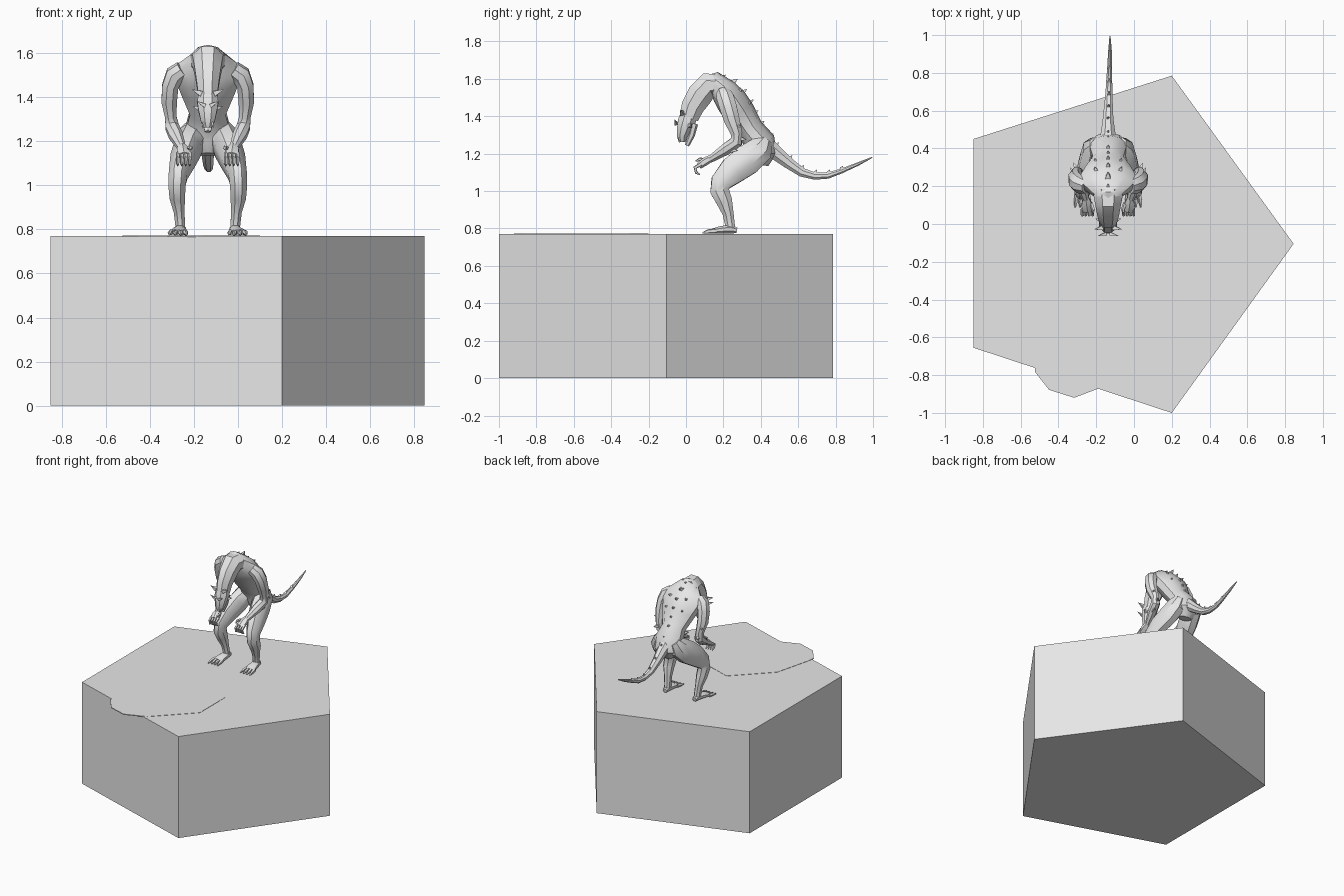
import bpy, bmesh, math
from mathutils import Vector

cube = bpy.data.objects.get("Cube")
if cube:
    bpy.data.objects.remove(cube, do_unlink=True)

grey = bpy.data.materials.new("plain grey")
grey.use_nodes = True
grey.diffuse_color = (0.8, 0.8, 0.8, 1)
grey.node_tree.nodes["Principled BSDF"].inputs["Base Color"].default_value = (0.8, 0.8, 0.8, 1)

CX = -0.137   # the creature's own mid-plane


def finish(name, bm, smooth=True):
    bmesh.ops.recalc_face_normals(bm, faces=bm.faces)
    mesh = bpy.data.meshes.new(name)
    bm.to_mesh(mesh)
    bm.free()
    mesh.materials.append(grey)
    ob = bpy.data.objects.new(name, mesh)
    bpy.context.collection.objects.link(ob)
    if smooth:
        bpy.ops.object.select_all(action='DESELECT')
        ob.select_set(True)
        bpy.context.view_layer.objects.active = ob
        bpy.ops.object.shade_smooth_by_angle(angle=math.radians(38))
    return ob


def prism(name, outline, z0, z1):
    bm = bmesh.new()
    low = [bm.verts.new((x, y, z0)) for x, y in outline]
    high = [bm.verts.new((x, y, z1)) for x, y in outline]
    bm.faces.new(low)
    bm.faces.new(high)
    n = len(outline)
    for i in range(n):
        j = (i + 1) % n
        bm.faces.new((low[i], low[j], high[j], high[i]))
    return finish(name, bm, False)


def add_tube(bm, rows, sides=8):
    """Rows of (x, y, z, half width, half depth), x measured from the mid-plane."""
    pts = [Vector((CX + r[0], r[1], r[2])) for r in rows]
    rings = []
    for i, r in enumerate(rows):
        t = (pts[min(i + 1, len(pts) - 1)] - pts[max(i - 1, 0)]).normalized()
        side = Vector((1, 0, 0))
        side = (side - t * side.dot(t)).normalized()
        up = t.cross(side)
        rings.append([bm.verts.new(pts[i] + side * r[3] * math.cos(a) + up * r[4] * math.sin(a))
                      for a in (2 * math.pi * (k + 0.5) / sides for k in range(sides))])
    bm.faces.new(rings[0])
    bm.faces.new(rings[-1])
    for a, b in zip(rings, rings[1:]):
        for k in range(sides):
            m = (k + 1) % sides
            bm.faces.new((a[k], a[m], b[m], b[k]))


def tube(name, rows, sides=8):
    bm = bmesh.new()
    add_tube(bm, rows, sides)
    return finish(name, bm)


def add_spike(bm, base, direction, length, radius, sides=4):
    d = Vector(direction).normalized()
    c = Vector((CX + base[0], base[1], base[2]))
    u = d.orthogonal().normalized()
    v = d.cross(u)
    ring = [bm.verts.new(c + (u * math.cos(a) + v * math.sin(a)) * radius)
            for a in (2 * math.pi * k / sides for k in range(sides))]
    tip = bm.verts.new(c + d * length)
    bm.faces.new(ring)
    for k in range(sides):
        bm.faces.new((ring[k], ring[(k + 1) % sides], tip))


# Five-sided pedestal and the thin ground slab overhanging its front edge
prism("pedestal", [(-0.85, 0.45), (0.20, 0.785), (0.845, -0.105), (0.20, -1.0), (-0.85, -0.655)], 0, 0.77)
prism("ground_slab", [(-0.524, -0.74), (-0.524, -0.783), (-0.45, -0.878), (-0.317, -0.92),
                      (-0.206, -0.878), (-0.16, -0.86), (0.1, -0.6), (0.1, -0.3),
                      (-0.2, -0.2), (-0.45, -0.45)], 0.766, 0.772)

# Hunched torso
tube("torso", [(0, 0.40, 1.14, 0.05, 0.04), (0, 0.41, 1.20, 0.105, 0.075), (0, 0.40, 1.26, 0.105, 0.08),
               (0, 0.34, 1.33, 0.085, 0.075), (0, 0.285, 1.42, 0.125, 0.085),
               (0, 0.245, 1.48, 0.15, 0.085), (0, 0.205, 1.53, 0.15, 0.075),
               (0, 0.15, 1.58, 0.075, 0.06), (0, 0.09, 1.57, 0.05, 0.04)], 10)

# Neck and head hanging forward
tube("neck", [(0, 0.18, 1.56, 0.09, 0.07), (0, 0.12, 1.565, 0.075, 0.075), (0, 0.075, 1.515, 0.064, 0.075),
              (0, 0.035, 1.45, 0.053, 0.066), (0, 0.015, 1.39, 0.046, 0.055)])
tube("head", [(0, 0.02, 1.43, 0.042, 0.045), (0, 0.005, 1.375, 0.052, 0.052),
              (0, -0.01, 1.335, 0.045, 0.042), (0, -0.022, 1.29, 0.034, 0.03), (0, -0.02, 1.262, 0.02, 0.02)])
tube("lower_jaw", [(0, 0.045, 1.36, 0.04, 0.02), (0, 0.03, 1.30, 0.032, 0.018), (0, 0.005, 1.243, 0.016, 0.012)], 6)

bm = bmesh.new()
for s in (-1, 1):
    add_spike(bm, (s * 0.03, -0.02, 1.415), (s, -0.2, 0.45), 0.05, 0.018)       # horn
    add_spike(bm, (s * 0.012, -0.052, 1.36), (s, -0.25, 0.55), 0.05, 0.013)     # brow
    add_spike(bm, (s * 0.04, 0.02, 1.35), (s, 0.3, 0.2), 0.03, 0.016)           # cheek
    add_spike(bm, (s * 0.02, -0.035, 1.285), (s * 0.2, -0.2, -1), 0.03, 0.007)  # fang
finish("horns_and_fangs", bm, False)

# Tail
tail = [(0, 0.42, 1.25, 0.055, 0.055), (0, 0.48, 1.205, 0.04, 0.042), (0, 0.555, 1.145, 0.03, 0.032),
        (0.002, 0.62, 1.10, 0.025, 0.026), (0.004, 0.69, 1.08, 0.02, 0.021), (0.006, 0.76, 1.083, 0.017, 0.018),
        (0.008, 0.83, 1.107, 0.014, 0.014), (0.01, 0.92, 1.145, 0.01, 0.01), (0.01, 0.995, 1.18, 0.003, 0.003)]
tube("tail", tail)

# Spines along the back and tail
bm = bmesh.new()
for y, z, size in [(0.19, 1.61, 0.04), (0.25, 1.585, 0.045), (0.30, 1.53, 0.045), (0.335, 1.475, 0.045),
                   (0.365, 1.42, 0.04), (0.40, 1.365, 0.035), (0.45, 1.30, 0.035)]:
    add_spike(bm, (0, y - 0.01, z - 0.01), (0, 0.9, 0.6), size, 0.025)
for x, y, z, w, d in tail[1:7]:
    add_spike(bm, (x, y, z + d * 0.7), (0, 0.5, 1), 0.014 + d * 0.5, 0.016)
for s in (-1, 1):
    for y, z in [(0.285, 1.53), (0.33, 1.46)]:
        add_spike(bm, (s * 0.06, y - 0.01, z), (s * 0.4, 0.9, 0.5), 0.035, 0.022)
finish("back_spines", bm, False)

for s, side in ((-1, "right"), (1, "left")):
    # Arm: shoulder, bent elbow, wrist
    tube(side + "_arm", [(s * 0.115, 0.20, 1.525, 0.04, 0.04), (s * 0.15, 0.21, 1.50, 0.045, 0.05),
                         (s * 0.17, 0.225, 1.45, 0.04, 0.05), (s * 0.175, 0.245, 1.38, 0.038, 0.045),
                         (s * 0.168, 0.27, 1.31, 0.028, 0.034), (s * 0.162, 0.27, 1.265, 0.033, 0.036),
                         (s * 0.145, 0.215, 1.225, 0.034, 0.034), (s * 0.118, 0.13, 1.17, 0.02, 0.02)])
    bm = bmesh.new()
    for x, y, z in [(0.165, 0.285, 1.28), (0.18, 0.26, 1.35), (0.155, 0.24, 1.22)]:
        add_spike(bm, (s * x, y, z), (s * 0.5, 1, -0.1), 0.045, 0.02)
    finish(side + "_elbow_spikes", bm, False)

    # Half-closed clawed hand
    bm = bmesh.new()
    add_tube(bm, [(s * 0.118, 0.14, 1.178, 0.018, 0.018), (s * 0.113, 0.105, 1.16, 0.032, 0.022),
                  (s * 0.108, 0.07, 1.135, 0.034, 0.018)], 6)
    for k in range(4):
        x = s * (0.082 + k * 0.018)
        add_tube(bm, [(x, 0.08, 1.145, 0.009, 0.011), (x, 0.048, 1.125, 0.009, 0.01),
                      (x, 0.055, 1.098, 0.008, 0.008), (x, 0.075, 1.088, 0.003, 0.003)], 5)
    add_tube(bm, [(s * 0.09, 0.11, 1.165, 0.011, 0.011), (s * 0.078, 0.075, 1.17, 0.01, 0.01),
                  (s * 0.082, 0.05, 1.16, 0.003, 0.003)], 5)
    finish(side + "_hand", bm)

    # Crouched leg: hip, thigh, knee, calf, ankle
    tube(side + "_leg", [(s * 0.055, 0.425, 1.27, 0.045, 0.04), (s * 0.07, 0.40, 1.225, 0.066, 0.075),
                         (s * 0.092, 0.325, 1.165, 0.066, 0.088), (s * 0.115, 0.25, 1.11, 0.06, 0.08),
                         (s * 0.135, 0.185, 1.045, 0.046, 0.06), (s * 0.14, 0.18, 1.00, 0.042, 0.055),
                         (s * 0.138, 0.205, 0.945, 0.038, 0.046), (s * 0.13, 0.225, 0.88, 0.026, 0.032),
                         (s * 0.125, 0.235, 0.82, 0.024, 0.028), (s * 0.125, 0.238, 0.785, 0.024, 0.03)])

    # Foot with splayed toes
    bm = bmesh.new()
    add_tube(bm, [(s * 0.124, 0.272, 0.79, 0.018, 0.016), (s * 0.125, 0.235, 0.797, 0.028, 0.026),
                  (s * 0.13, 0.18, 0.792, 0.036, 0.021), (s * 0.135, 0.14, 0.785, 0.04, 0.014)], 8)
    for k in (-1.5, -0.5, 0.5, 1.5):
        x = 0.135 + k * 0.02
        add_tube(bm, [(s * x, 0.155, 0.787, 0.012, 0.014), (s * (x + k * 0.004), 0.118, 0.784, 0.011, 0.012),
                      (s * (x + k * 0.006), 0.088, 0.776, 0.004, 0.004)], 5)
    finish(side + "_foot", bm)
